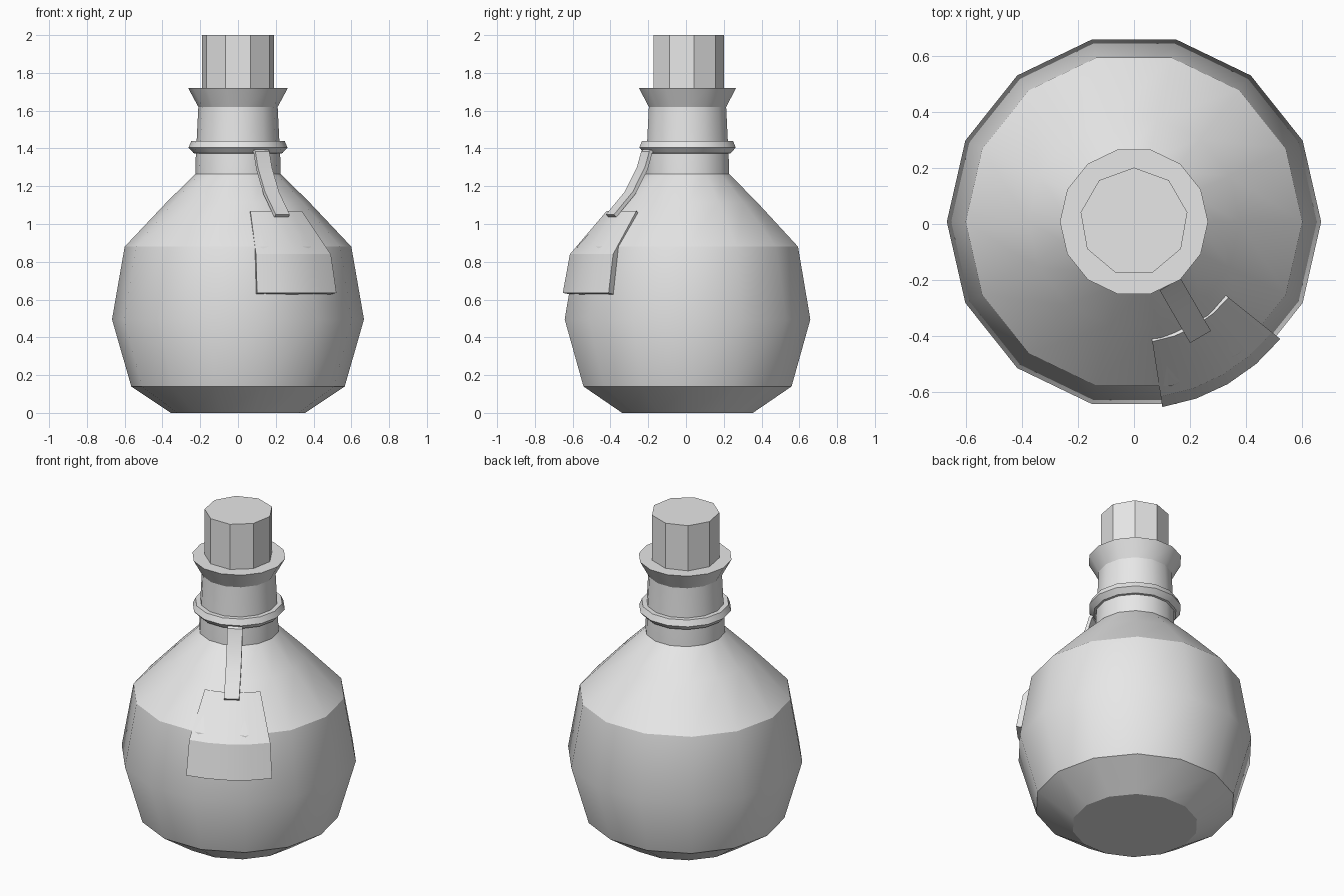
import bpy, bmesh, math
from mathutils import Vector

if "Cube" in bpy.data.objects:
    bpy.data.objects.remove(bpy.data.objects["Cube"])

CY = 0.008                     # bottle axis sits slightly behind the origin
TAG = math.radians(-60)        # direction the hanging tag faces

grey = bpy.data.materials.new("plain grey")
grey.diffuse_color = (0.8, 0.8, 0.8, 1)
grey.use_nodes = True
grey.node_tree.nodes["Principled BSDF"].inputs["Base Color"].default_value = grey.diffuse_color


def finish(name, bm, smooth=True):
    bmesh.ops.recalc_face_normals(bm, faces=bm.faces)
    me = bpy.data.meshes.new(name)
    bm.to_mesh(me)
    bm.free()
    me.materials.append(grey)
    ob = bpy.data.objects.new(name, me)
    bpy.context.collection.objects.link(ob)
    if smooth:
        bpy.ops.object.select_all(action='DESELECT')
        bpy.context.view_layer.objects.active = ob
        ob.select_set(True)
        bpy.ops.object.shade_smooth_by_angle(angle=math.radians(30))
    return ob


def lathe(name, profile, sides, start=0.0, closed=False, smooth=True):
    """Spin (radius, z) points round the bottle axis; cap the ends or close the loop."""
    bm = bmesh.new()
    rings = []
    for r, z in profile:
        angles = [start + math.tau * i / sides for i in range(sides)]
        rings.append([bm.verts.new((r * math.cos(a), CY + r * math.sin(a), z)) for a in angles])
    pairs = list(zip(rings, rings[1:]))
    if closed:
        pairs.append((rings[-1], rings[0]))
    else:
        bm.faces.new(rings[0])
        bm.faces.new(rings[-1])
    for a, b in pairs:
        for i in range(sides):
            j = (i + 1) % sides
            bm.faces.new((a[i], a[j], b[j], b[i]))
    return finish(name, bm, smooth)


def sheet(name, outer, thick, columns, place):
    """Solid strip: outer (radius, z) path thickened inward, swept over the columns."""
    pts = [Vector(p) for p in outer]
    inner = []
    for i, p in enumerate(pts):
        t = (pts[min(i + 1, len(pts) - 1)] - pts[max(i - 1, 0)]).normalized()
        inner.append(p + Vector((t.y, -t.x)) * thick)
    loop = pts + inner[::-1]
    bm = bmesh.new()
    cols = [[bm.verts.new(place(c, p.x, p.y)) for p in loop] for c in columns]
    for a, b in zip(cols, cols[1:]):
        for i in range(len(loop)):
            j = (i + 1) % len(loop)
            bm.faces.new((a[i], a[j], b[j], b[i]))
    # end caps as quads between the outer and inner paths
    n = len(loop)
    for col in (cols[0], cols[-1]):
        for i in range(len(pts) - 1):
            bm.faces.new((col[i], col[i + 1], col[n - 2 - i], col[n - 1 - i]))
    return finish(name, bm)


# Flask body with neck and flared lip
lathe("flask", [(0.355, 0), (0.565, 0.14), (0.667, 0.495), (0.6, 0.88), (0.378, 1.115),
                (0.226, 1.265), (0.223, 1.38), (0.219, 1.44), (0.21, 1.62), (0.264, 1.72)], 14)

# Cord ring round the neck
lathe("neck_ring", [(0.21, 1.37), (0.235, 1.375), (0.262, 1.405), (0.247, 1.44), (0.21, 1.44)],
      14, closed=True)

# Nine-sided stopper
lathe("stopper", [(0.193, 1.66), (0.193, 2.0)], 9, start=math.pi / 2, smooth=False)


# Curved label plate wrapped on the shoulder
def wrapped(a, r, z):
    a += TAG
    return (r * math.cos(a), CY + r * math.sin(a), z)


half = math.radians(21.3)
sheet("label_plate", [(0.432, 1.07), (0.63, 0.84), (0.668, 0.635)], 0.04,
      [half * (i / 2 - 1) for i in range(5)], wrapped)


# Straight strap from the ring to the label
def flat(w, r, z):
    c, s = math.cos(TAG), math.sin(TAG)
    return (r * c - w * s, CY + r * s + w * c, z)


sheet("label_strap", [(0.222, 1.412), (0.258, 1.385), (0.285, 1.30), (0.36, 1.17), (0.474, 1.05)],
      0.02, [-0.043, 0.043], flat)
